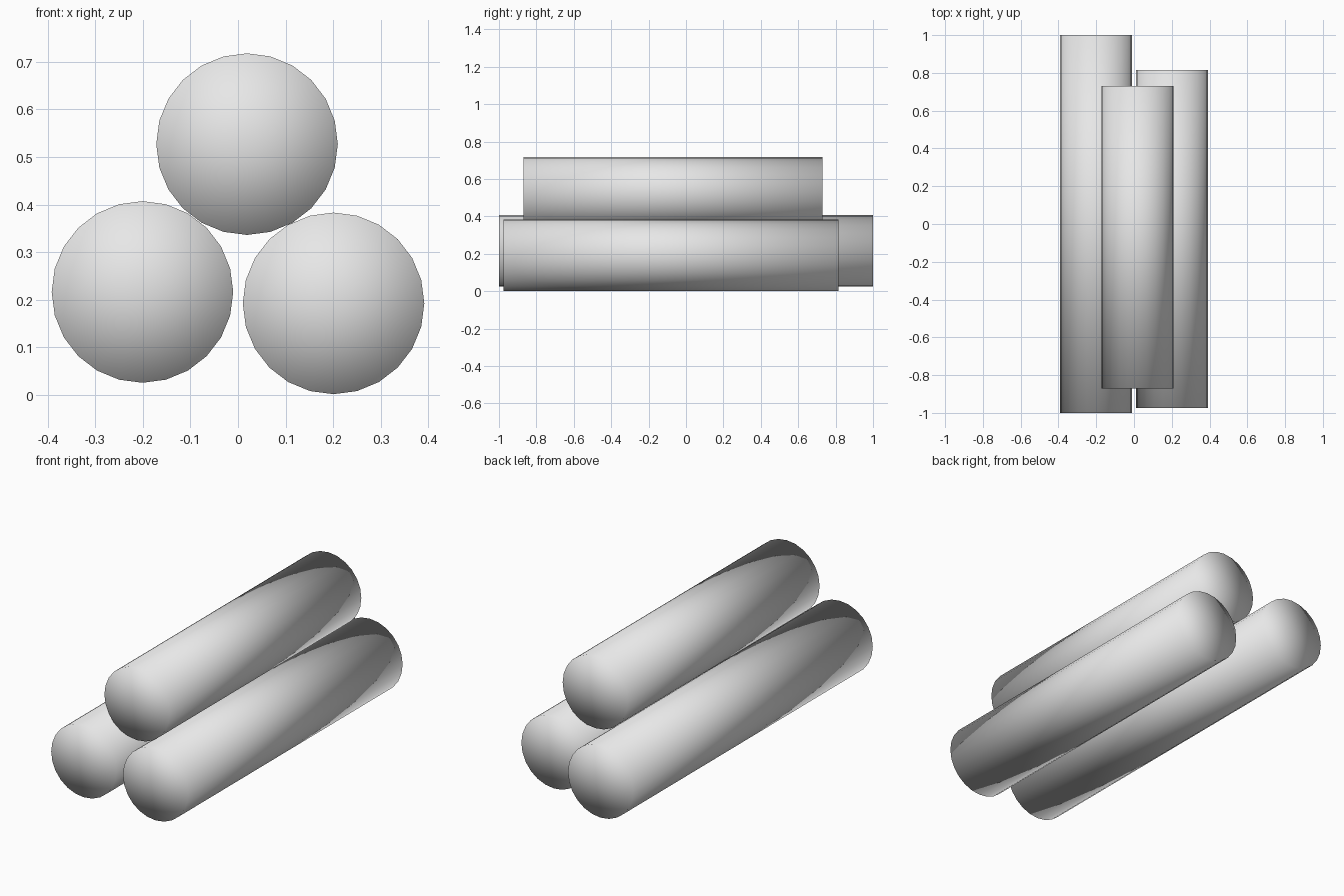
import bpy
import math

cube = bpy.data.objects.get("Cube")
if cube:
    bpy.data.objects.remove(cube, do_unlink=True)

RADIUS = 0.191
SIDES = 24

grey = bpy.data.materials.new("light_grey")
grey.use_nodes = True
colour = (0.8, 0.8, 0.8, 1)
grey.diffuse_color = colour
grey.node_tree.nodes["Principled BSDF"].inputs["Base Color"].default_value = colour


def add_log(name, x, z, front, back):
    """Flat-ended log lying along y, smooth shaded over its ends."""
    bpy.ops.mesh.primitive_cylinder_add(
        vertices=SIDES, radius=RADIUS, depth=back - front, end_fill_type='TRIFAN',
        location=(x, (front + back) / 2, z), rotation=(math.pi / 2, 0, 0))
    log = bpy.context.object
    log.name = name
    log.data.materials.append(grey)
    bpy.ops.object.shade_smooth()


# Two lower logs side by side, with a third resting on top
add_log("right_log", -0.201, 0.216, -1.0, 1.0)
add_log("left_log", 0.201, 0.192, -0.975, 0.815)
add_log("top_log", 0.019, 0.527, -0.87, 0.73)
